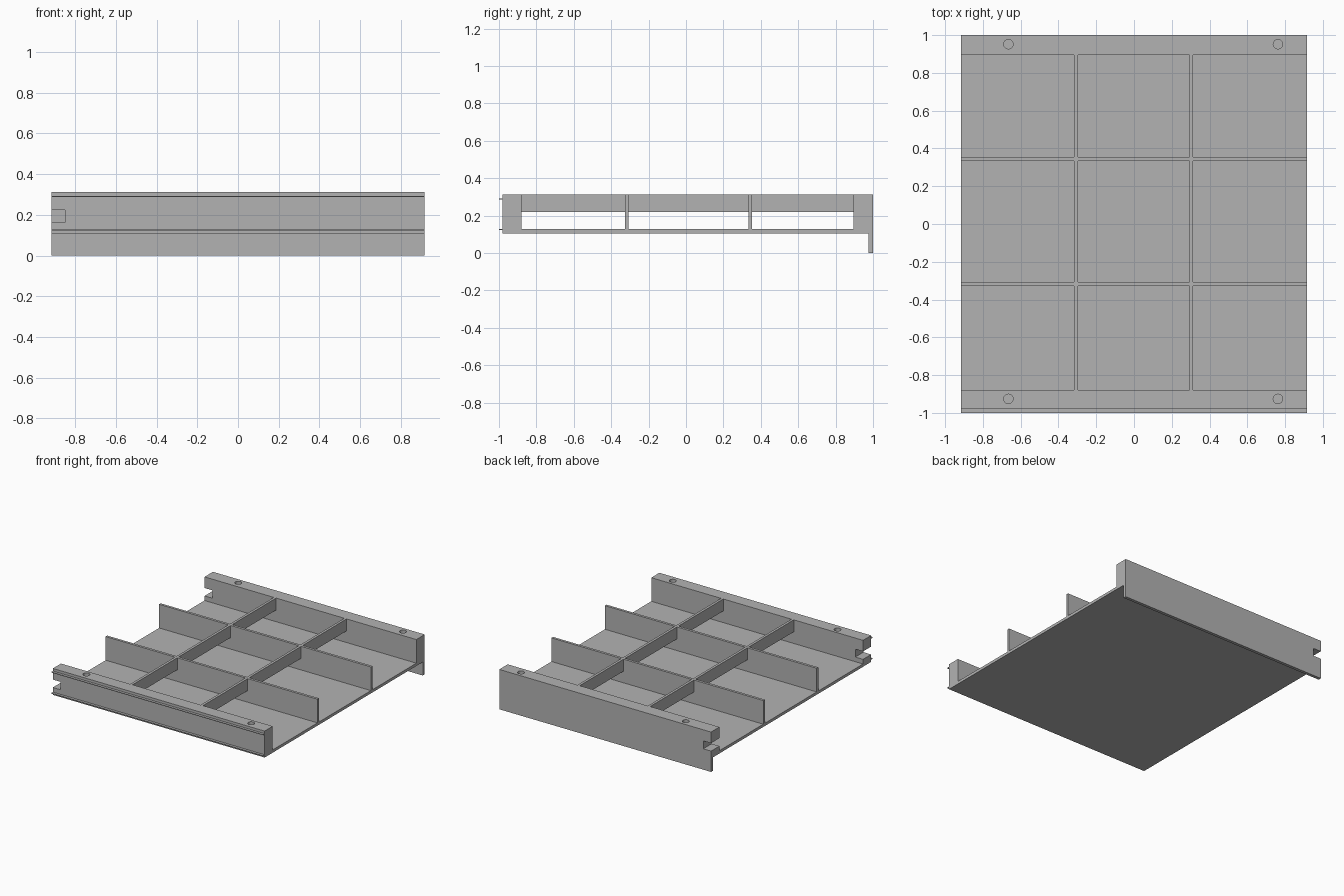
import bpy, bmesh
from mathutils import Matrix

if "Cube" in bpy.data.objects:
    bpy.data.objects.remove(bpy.data.objects["Cube"], do_unlink=True)

grey = bpy.data.materials.new("plain grey")
grey.use_nodes = True
colour = (0.45, 0.45, 0.45, 1)
grey.diffuse_color = colour
grey.node_tree.nodes["Principled BSDF"].inputs["Base Color"].default_value = colour

HALF = 0.917            # half width of the tray
TOP, FLOOR, BASE = 0.312, 0.127, 0.105
FRONT, BACK = -0.88, 0.896   # inner faces of the rails


def finish(bm, name):
    bmesh.ops.recalc_face_normals(bm, faces=bm.faces)
    mesh = bpy.data.meshes.new(name)
    bm.to_mesh(mesh)
    bm.free()
    mesh.materials.append(grey)
    obj = bpy.data.objects.new(name, mesh)
    bpy.context.collection.objects.link(obj)
    return obj


def extrude_x(name, profile):
    """Sweep a (y, z) outline across the full width."""
    bm = bmesh.new()
    face = bm.faces.new([bm.verts.new((-HALF, y, z)) for y, z in profile])
    out = bmesh.ops.extrude_face_region(bm, geom=[face])
    moved = [v for v in out["geom"] if isinstance(v, bmesh.types.BMVert)]
    bmesh.ops.translate(bm, verts=moved, vec=(2 * HALF, 0, 0))
    return finish(bm, name)


def box(name, x, y, z):
    bm = bmesh.new()
    bmesh.ops.create_cube(bm, size=1)
    for v in bm.verts:
        v.co = [r[0] if c < 0 else r[1] for c, r in zip(v.co, (x, y, z))]
    return finish(bm, name)


def peg(name, x, y):
    bm = bmesh.new()
    bmesh.ops.create_cone(bm, cap_ends=True, segments=32, radius1=0.025,
                          radius2=0.025, depth=0.2,
                          matrix=Matrix.Translation((x, y, TOP - 0.05)))
    return finish(bm, name)


def cut(obj, cutter):
    mod = obj.modifiers.new("cut", "BOOLEAN")
    mod.operation, mod.solver, mod.object = "DIFFERENCE", "EXACT", cutter
    cutter.hide_render = True
    bpy.context.view_layer.objects.active = obj
    bpy.ops.object.modifier_apply(modifier=mod.name)
    bpy.data.objects.remove(cutter, do_unlink=True)


# Floor panel
box("floor_panel", (-HALF, HALF), (FRONT, BACK), (BASE, FLOOR))

# Front rail with two thin lips on its outer face
front = extrude_x("front_rail", [
    (FRONT, BASE), (-0.98, BASE), (-0.98, 0.122), (-1, 0.122), (-1, FLOOR),
    (-0.98, FLOOR), (-0.98, 0.287), (-1, 0.287), (-1, 0.292), (-0.98, 0.292),
    (-0.98, TOP), (FRONT, TOP)])

# Back rail with a skirt hanging down to the ground
back = extrude_x("back_rail", [
    (BACK, BASE), (0.976, BASE), (0.976, 0), (1, 0), (1, TOP), (BACK, TOP)])

# End notch and screw holes in both rails
for rail, y in ((front, -0.926), (back, 0.952)):
    cut(rail, box("notch_cutter", (-1, -0.85), (y - 0.2, y + 0.2), (0.163, 0.225)))
    for x in (-0.665, 0.762):
        cut(rail, peg("hole_cutter", x, y))

# Tall cross dividers standing on the floor
cross_y = (-0.317, 0.344)
for i, y in enumerate(cross_y):
    box(f"cross_divider_{i + 1}", (-HALF, HALF), (y - 0.01, y + 0.01), (FLOOR, TOP))

# Shallow long dividers raised above the floor, running between the rails
stops = [FRONT, cross_y[0] - 0.01, cross_y[0] + 0.01,
         cross_y[1] - 0.01, cross_y[1] + 0.01, BACK]
for side, x in (("right", -0.307), ("left", 0.303)):
    for i in range(3):
        box(f"{side}_long_divider_{i + 1}", (x - 0.01, x + 0.01),
            (stops[2 * i], stops[2 * i + 1]), (0.218, TOP))
